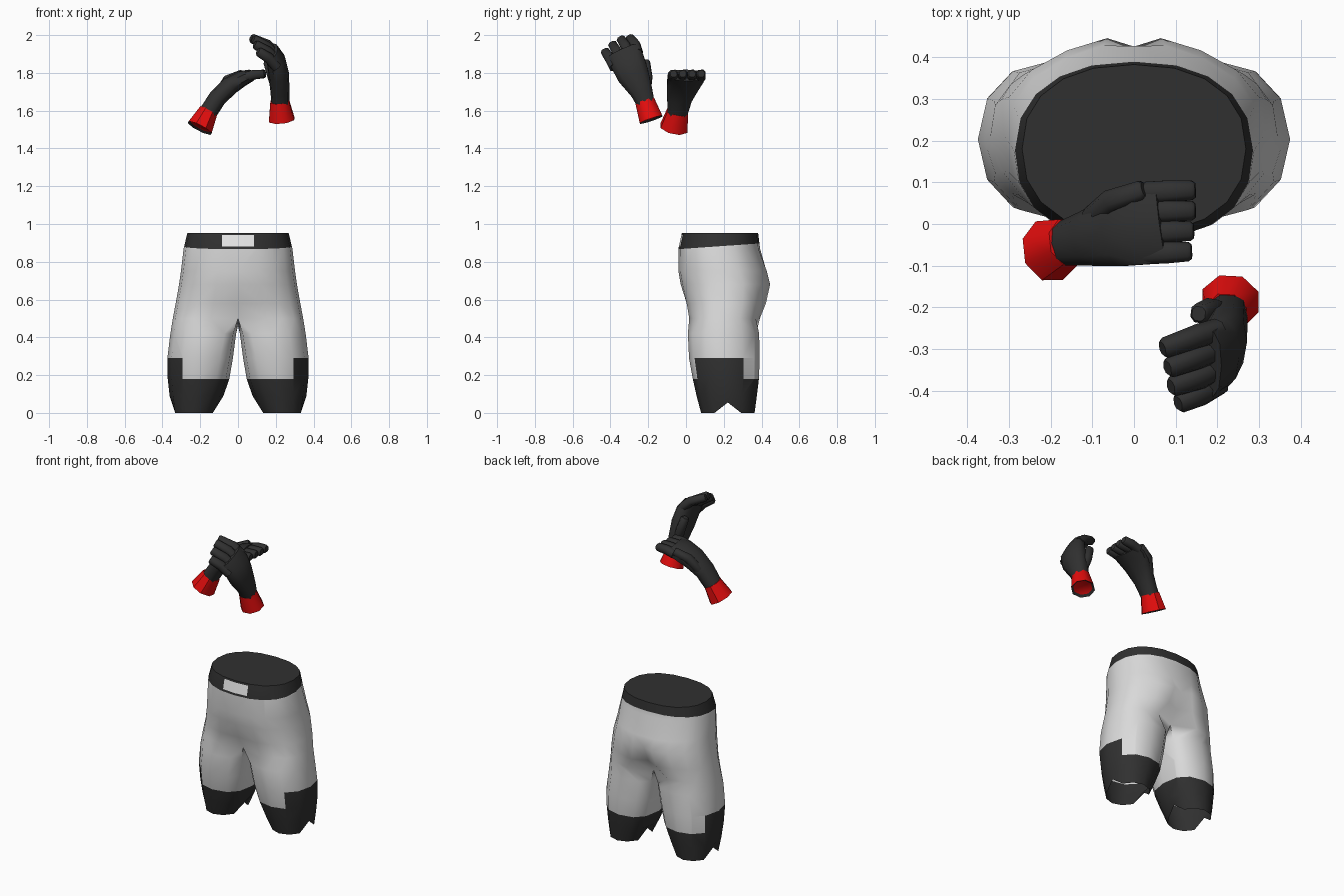
import bpy, bmesh, math
from mathutils import Vector

if "Cube" in bpy.data.objects:
    bpy.data.objects.remove(bpy.data.objects["Cube"])


def material(name, rgb):
    m = bpy.data.materials.new(name)
    m.diffuse_color = (*rgb, 1)
    m.use_nodes = True
    m.node_tree.nodes["Principled BSDF"].inputs["Base Color"].default_value = m.diffuse_color
    return m


CLOTH, DARK, BUCKLE, RED = range(4)
MATS = [material("light grey cloth", (0.7, 0.7, 0.7)),
        material("charcoal", (0.03, 0.03, 0.03)),
        material("pale buckle", (0.8, 0.8, 0.8)),
        material("red cuff", (0.78, 0.004, 0.004))]


def finish(bm, name, angle=45):
    bmesh.ops.recalc_face_normals(bm, faces=bm.faces[:])
    me = bpy.data.meshes.new(name)
    bm.to_mesh(me)
    bm.free()
    for m in MATS:
        me.materials.append(m)
    ob = bpy.data.objects.new(name, me)
    bpy.context.collection.objects.link(ob)
    bpy.ops.object.select_all(action='DESELECT')
    ob.select_set(True)
    bpy.context.view_layer.objects.active = ob
    bpy.ops.object.shade_smooth_by_angle(angle=math.radians(angle))
    return ob


def spow(v, n):
    return math.copysign(abs(v) ** (2 / n), v)


# ---------- shorts: one half, mirrored ----------
def build_shorts():
    bm = bmesh.new()
    rings = []
    # hips: z, half width, front y, back y, roundness, crease front / back, seat narrowing
    for z, rx, yf, yb, n, cf, cb, seat in [
            (0.952, 0.268, -0.022, 0.382, 2.3, 0, 0, 0),
            (0.87, 0.288, -0.04, 0.392, 2.3, 0, 0, 0),
            (0.75, 0.302, -0.04, 0.438, 2.3, 0, 0.012, 0.7),
            (0.68, 0.312, -0.028, 0.455, 2.4, 0, 0.03, 1),
            (0.58, 0.33, -0.005, 0.432, 2.5, 0.01, 0.05, 0.7),
            (0.50, 0.345, 0.01, 0.398, 2.7, 0.04, 0.07, 0)]:
        cy, ry = (yf + yb) / 2, (yb - yf) / 2
        ring = []
        for j in range(11):
            a = math.radians(-90 + 18 * j)
            x = 0 if j in (0, 10) else rx * spow(math.cos(a), n)
            x *= 1 - seat * {7: 0.06, 8: 0.2, 9: 0.45}.get(j, 0)
            y = cy + ry * spow(math.sin(a), n)
            y += cf if j == 0 else -cb if j == 10 else 0
            ring.append(bm.verts.new((x, y, z)))
        rings.append(ring)
    crotch = bm.verts.new((0, 0.2, 0.46))
    # leg: z, inner x, outer x, front y, back y, squareness of the inner side
    legs = []
    for z, xi, xo, yf, yb, n in [(0.42, 0.01, 0.358, 0.01, 0.387, 3.2),
                                 (0.29, 0.027, 0.374, 0.016, 0.39, 2.8),
                                 (0.18, 0.046, 0.372, 0.036, 0.386, 2.5),
                                 (0.09, 0.077, 0.362, 0.056, 0.375, 2.2),
                                 (0.0, 0.118, 0.347, 0.08, 0.363, 2.0)]:
        ring = []
        for j in range(12):
            a = math.radians(-150 + 30 * j)
            notch = 0.055 if z == 0 and j in (5, 11) else 0
            inner = math.cos(a) < -0.01
            ring.append(bm.verts.new(
                ((xi + xo) / 2 + (xo - xi) / 2 * spow(math.cos(a), n if inner else 2.1),
                 (yf + yb) / 2 + (yb - yf) / 2 * spow(math.sin(a), n if inner else 2.1),
                 z + notch)))
        legs.append(ring)
    rows = rings + [legs[0][:11]]
    for a, b in zip(rows, rows[1:]):
        for j in range(10):
            bm.faces.new((a[j], b[j], b[j + 1], a[j + 1]))
    hip, top = rings[-1], legs[0]
    bm.faces.new((hip[0], crotch, top[11], top[0]))
    bm.faces.new((hip[10], top[10], top[11], crotch))
    for a, b in zip(legs, legs[1:]):
        for j in range(12):
            k = (j + 1) % 12
            bm.faces.new((a[j], b[j], b[k], a[k]))
    bm.faces.new(rings[0])  # closed waist

    def cut(co, no, test):
        fs = [f for f in bm.faces if test(f.calc_center_median())]
        geom = set(fs)
        for f in fs:
            geom.update(f.edges)
            geom.update(f.verts)
        bmesh.ops.bisect_plane(bm, geom=list(geom), plane_co=co, plane_no=no, dist=1e-5)

    # seams for waistband, buckle and side panels
    cut((0, -0.04, 0.867), (0, -0.07, 1), lambda c: c.z > 0.8)
    front = lambda c: 0.86 < c.z < 0.951 and c.y < 0.02 and c.x < 0.2
    cut((0.084, 0, 0), (1, 0, 0), front)
    for z in (0.88, 0.941):
        cut((0, 0, z), (0, 0, 1), lambda c: front(c) and c.x < 0.084)
    panel = lambda c: 0.18 < c.z < 0.29
    cut((0.295, 0, 0), (1, 0, 0), panel)
    cut((0, 0.305, 0), (0, 1, 0), panel)
    for f in bm.faces:
        c = f.calc_center_median()
        if front(c) and c.x < 0.084 and 0.88 < c.z < 0.941:
            f.material_index = BUCKLE
        elif c.z > 0.867 + 0.07 * (c.y + 0.04) or c.z < 0.18:
            f.material_index = DARK
        elif c.z < 0.29 and c.x > 0.295 and c.y < 0.305:
            f.material_index = DARK
    ob = finish(bm, "shorts")
    mod = ob.modifiers.new("other half", 'MIRROR')
    mod.use_clip = True


# ---------- gloves ----------
def loft(bm, stations, wdir, sides, n, mat):
    """Tube through (centre, half width, half thickness) stations."""
    pts = [Vector(s[0]) for s in stations]
    rings = []
    for i, (_, w, t) in enumerate(stations):
        tan = (pts[min(i + 1, len(pts) - 1)] - pts[max(i - 1, 0)]).normalized()
        side = (wdir - tan * wdir.dot(tan)).normalized()
        up = tan.cross(side)
        ring = []
        for j in range(sides):
            a = 2 * math.pi * (j + 0.5) / sides
            ring.append(bm.verts.new(pts[i] + side * w * spow(math.cos(a), n)
                                     + up * t * spow(math.sin(a), n)))
        rings.append(ring)
    faces = [bm.faces.new(rings[0][::-1]), bm.faces.new(rings[-1])]
    for a, b in zip(rings, rings[1:]):
        for j in range(sides):
            k = (j + 1) % sides
            faces.append(bm.faces.new((a[j], a[k], b[k], b[j])))
    for f in faces:
        f.material_index = mat
    return faces


def build_glove(side, wdir, cuff, hand, fingers, thumb):
    wdir = Vector(wdir).normalized()
    # flared cuff with a dark rim and a recessed red opening
    bm = bmesh.new()
    mouth = loft(bm, cuff, wdir, 8, 2, RED)[0]
    bm.normal_update()
    for f in bmesh.ops.inset_region(bm, faces=[mouth], thickness=0.014)["faces"]:
        f.material_index = DARK
    inward = (Vector(cuff[1][0]) - Vector(cuff[0][0])) * 0.1
    bmesh.ops.translate(bm, verts=mouth.verts[:], vec=inward)
    finish(bm, side + "_cuff")
    # palm
    bm = bmesh.new()
    loft(bm, hand, wdir, 10, 2.4, DARK)
    finish(bm, side + "_hand", 50)
    # fingers and thumb
    for i, path in enumerate(fingers + [thumb]):
        bm = bmesh.new()
        w, t = 0.028, 0.027
        p = [Vector(q) for q in path]
        end = (p[-1] - p[-2]).normalized()
        st = [(q, w, t) for q in p[:-1]]
        st += [(p[-1] - end * 0.008, w * 0.88, t * 0.88), (p[-1], w * 0.65, t * 0.65)]
        loft(bm, st, wdir, 8, 2.5, DARK)
        finish(bm, side + ("_thumb" if i == 4 else "_finger_%d" % (i + 1)), 50)


build_shorts()

# upright hand, fingers curling toward the middle
build_glove(
    "left", (0, 0.88, 0.46),
    [((0.231, -0.184, 1.552), 0.068, 0.073), ((0.22, -0.218, 1.652), 0.056, 0.053)],
    [((0.224, -0.21, 1.63), 0.048, 0.047), ((0.222, -0.235, 1.70), 0.062, 0.05),
     ((0.216, -0.28, 1.79), 0.088, 0.055), ((0.203, -0.31, 1.86), 0.095, 0.051),
     ((0.178, -0.335, 1.915), 0.09, 0.034)],
    [[(0.20, -0.255, 1.905), (0.155, -0.268, 1.948), (0.068, -0.299, 1.985)],
     [(0.20, -0.30, 1.888), (0.155, -0.318, 1.938), (0.08, -0.345, 1.98)],
     [(0.205, -0.342, 1.862), (0.16, -0.366, 1.912), (0.088, -0.39, 1.952)],
     [(0.205, -0.38, 1.83), (0.162, -0.406, 1.88), (0.105, -0.43, 1.915)]],
    [(0.21, -0.215, 1.70), (0.183, -0.205, 1.78), (0.155, -0.215, 1.865)])

# level hand, fingers pointing sideways
build_glove(
    "right", (0, 1, 0.02),
    [((-0.203, -0.064, 1.508), 0.078, 0.074), ((-0.157, -0.043, 1.597), 0.06, 0.054)],
    [((-0.165, -0.047, 1.58), 0.054, 0.048), ((-0.11, -0.035, 1.665), 0.068, 0.048),
     ((-0.045, -0.018, 1.73), 0.088, 0.049), ((0.02, -0.002, 1.77), 0.1, 0.043),
     ((0.07, 0.005, 1.787), 0.098, 0.032)],
    [[(0.03, y0, 1.775), (0.08, (y0 + y1) / 2, 1.79), (x1, y1, 1.795)]
     for y0, y1, x1 in [(-0.07, -0.066, 0.138), (-0.02, -0.017, 0.143),
                        (0.03, 0.032, 0.147), (0.075, 0.081, 0.147)]],
    [(-0.10, 0.015, 1.69), (-0.055, 0.055, 1.763), (0.025, 0.083, 1.797)])
